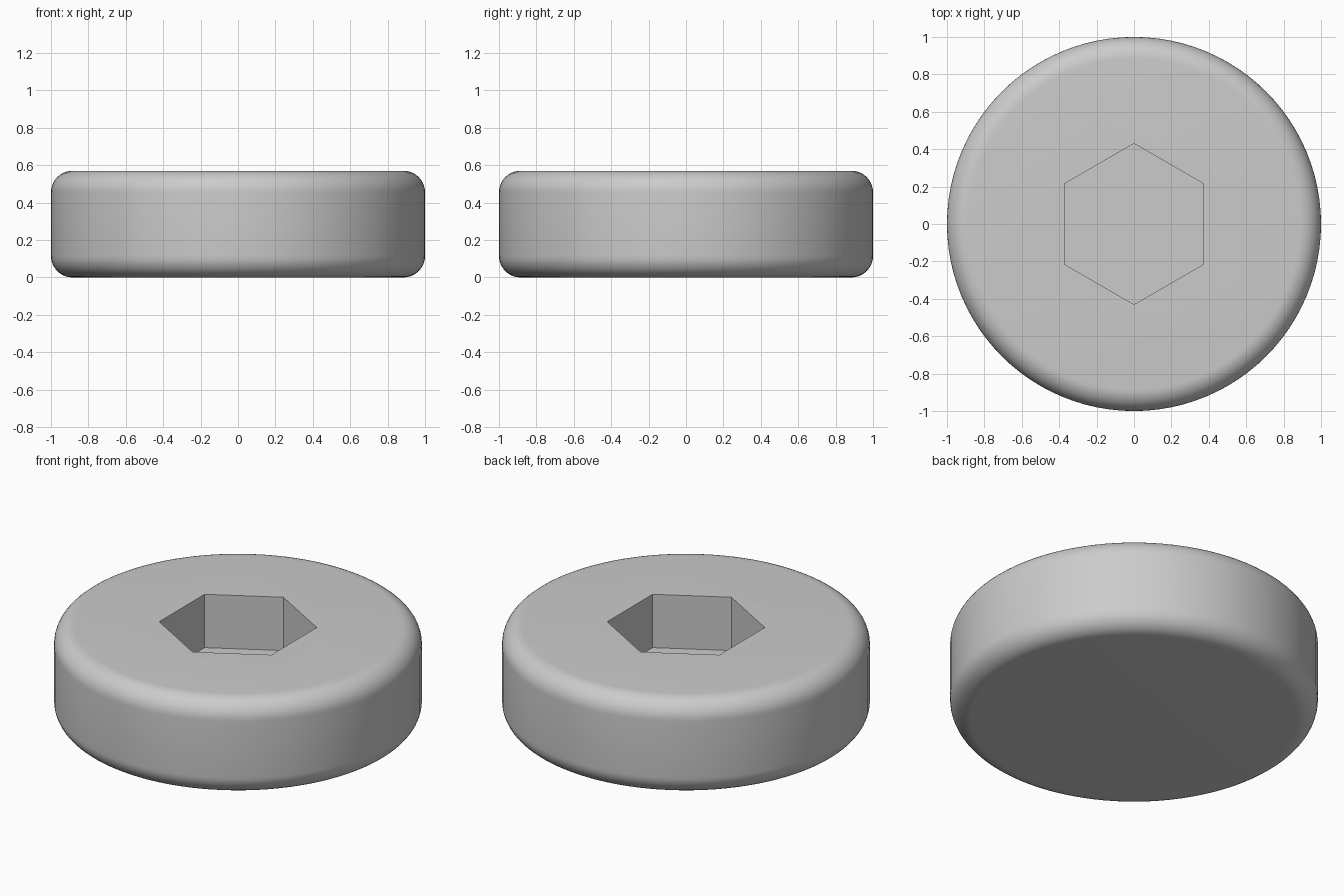
import bpy, bmesh, math
from mathutils import Matrix

RADIUS, HEIGHT, FILLET = 1.0, 0.57, 0.115
HEX_RADIUS, SOCKET_DEPTH = 0.43, 0.32

if "Cube" in bpy.data.objects:
    bpy.data.objects.remove(bpy.data.objects["Cube"], do_unlink=True)


def make_material(name, colour):
    mat = bpy.data.materials.new(name)
    mat.use_nodes = True
    mat.diffuse_color = colour
    mat.node_tree.nodes["Principled BSDF"].inputs["Base Color"].default_value = colour
    return mat


def prism(name, sides, radius, bottom, top, fillet=0.0):
    """Upright prism with optional rounded rims."""
    bm = bmesh.new()
    bmesh.ops.create_cone(
        bm, cap_ends=True, segments=sides, radius1=radius, radius2=radius,
        depth=top - bottom, matrix=Matrix.Translation((0, 0, (bottom + top) / 2)))
    if fillet:
        rims = [e for e in bm.edges
                if abs(e.verts[0].co.z - e.verts[1].co.z) < 1e-4]
        bmesh.ops.bevel(bm, geom=rims, offset=fillet, segments=10,
                        profile=0.5, affect='EDGES')
    mesh = bpy.data.meshes.new(name)
    bm.to_mesh(mesh)
    bm.free()
    obj = bpy.data.objects.new(name, mesh)
    bpy.context.collection.objects.link(obj)
    return obj


# Round body with filleted rims
body = prism("round_body", 96, RADIUS, 0, HEIGHT, FILLET)
body.data.materials.append(make_material("plain grey", (0.6, 0.6, 0.6, 1)))

# Blind hexagonal socket with points towards front and back
cutter = prism("socket_cutter", 6, HEX_RADIUS, HEIGHT - SOCKET_DEPTH, HEIGHT + 0.2)
cutter.hide_render = True
socket = body.modifiers.new("hex_socket", 'BOOLEAN')
socket.operation = 'DIFFERENCE'
socket.solver = 'EXACT'
socket.object = cutter

bpy.ops.object.select_all(action='DESELECT')
body.select_set(True)
bpy.context.view_layer.objects.active = body
bpy.ops.object.modifier_apply(modifier=socket.name)
bpy.data.objects.remove(cutter, do_unlink=True)
bpy.ops.object.shade_smooth_by_angle(angle=math.radians(30))
